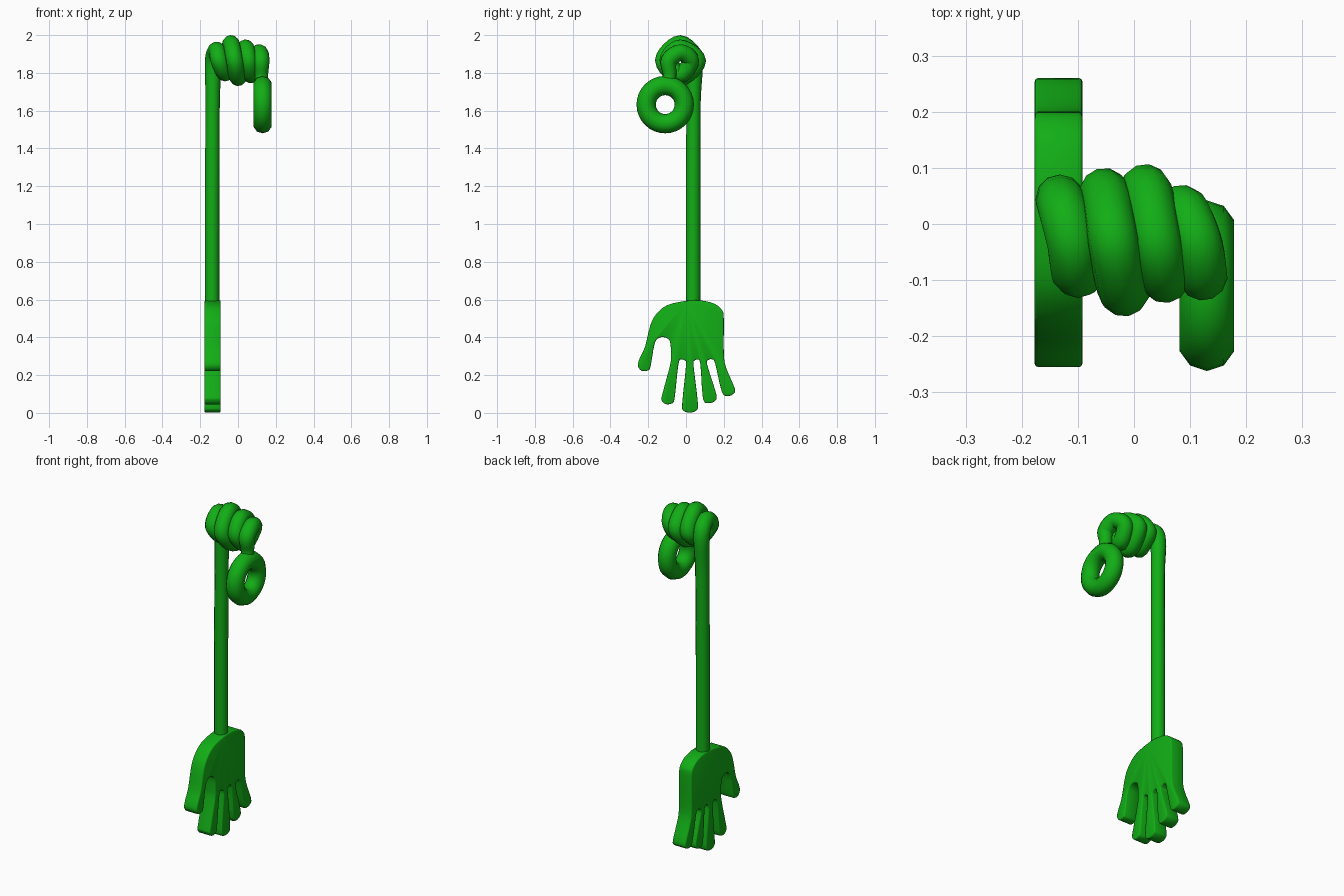
import bpy, bmesh, math
from mathutils import Vector

if "Cube" in bpy.data.objects:
    bpy.data.objects.remove(bpy.data.objects["Cube"])

green = bpy.data.materials.new("bright green")
green.diffuse_color = (0.006, 0.42, 0.008, 1)
green.use_nodes = True
green.node_tree.nodes["Principled BSDF"].inputs["Base Color"].default_value = green.diffuse_color


def smooth_points(pts, steps, closed):
    """Catmull-Rom interpolation through the given points."""
    n = len(pts)
    pts = [Vector(p) for p in pts]
    get = (lambda i: pts[i % n]) if closed else (lambda i: pts[max(0, min(n - 1, i))])
    out = []
    for i in range(n if closed else n - 1):
        a, b, c, d = (get(i + k) for k in (-1, 0, 1, 2))
        for s in range(steps):
            t = s / steps
            out.append(0.5 * (2 * b + (c - a) * t + (2 * a - 5 * b + 4 * c - d) * t * t
                              + (3 * b - a - 3 * c + d) * t ** 3))
    if not closed:
        out.append(pts[-1])
    return out


def finish(obj, angle):
    obj.data.materials.append(green)
    bpy.ops.object.select_all(action='DESELECT')
    obj.select_set(True)
    bpy.context.view_layer.objects.active = obj
    bpy.ops.object.shade_smooth_by_angle(angle=math.radians(angle))


def add(name, mesh):
    obj = bpy.data.objects.new(name, mesh)
    bpy.context.collection.objects.link(obj)
    return obj


# Hand: outline in (y, z), extruded along x with softened rims
outline = [
    (0.08, 0.595), (0.15, 0.578), (0.19, 0.545), (0.2, 0.5), (0.2, 0.32), (0.212, 0.24),
    # little finger
    (0.258, 0.13), (0.25, 0.1), (0.22, 0.09), (0.19, 0.11), (0.155, 0.26),
    (0.14, 0.283), (0.12, 0.28), (0.112, 0.255),
    # ring finger
    (0.16, 0.10), (0.153, 0.063), (0.12, 0.052), (0.09, 0.075), (0.076, 0.26),
    (0.06, 0.282), (0.045, 0.275), (0.04, 0.25),
    # middle finger
    (0.063, 0.05), (0.053, 0.012), (0.02, 0.002), (-0.013, 0.012), (-0.02, 0.05),
    (0.0, 0.25), (-0.005, 0.275), (-0.022, 0.283), (-0.04, 0.26),
    # index finger
    (-0.06, 0.08), (-0.075, 0.05), (-0.11, 0.047), (-0.13, 0.07), (-0.125, 0.1),
    (-0.085, 0.25), (-0.08, 0.3), (-0.083, 0.37), (-0.1, 0.395), (-0.135, 0.4), (-0.165, 0.37),
    # thumb
    (-0.187, 0.25), (-0.2, 0.225), (-0.235, 0.223), (-0.255, 0.25), (-0.245, 0.29),
    (-0.217, 0.35), (-0.19, 0.46), (-0.16, 0.52), (-0.1, 0.57), (0.0, 0.593),
]
X0, X1 = -0.177, -0.092
bm = bmesh.new()
face = bm.faces.new([bm.verts.new((X0, p.x, p.y)) for p in smooth_points(outline, 3, True)])
ext = bmesh.ops.extrude_face_region(bm, geom=[face])
bmesh.ops.translate(bm, vec=(X1 - X0, 0, 0),
                    verts=[g for g in ext["geom"] if isinstance(g, bmesh.types.BMVert)])
bmesh.ops.recalc_face_normals(bm, faces=bm.faces)
rims = [e for e in bm.edges if abs(e.verts[0].co.x - e.verts[1].co.x) < 1e-5]
bmesh.ops.bevel(bm, geom=rims, offset=0.006, segments=2, profile=0.5, affect='EDGES')
mesh = bpy.data.meshes.new("hand")
bm.to_mesh(mesh)
bm.free()
finish(add("hand", mesh), 50)

# Cord: straight rise, coil around the x axis, then a drop to the ring
CY, CZ = -0.03, 1.865
path = [(-0.137, 0.038, 0.55, 0.038), (-0.137, 0.038, 0.9, 0.038),
        (-0.136, 0.038, 1.3, 0.038), (-0.134, 0.04, 1.65, 0.038)]
coil_x = [-0.13, -0.112, -0.1, -0.068, -0.053, -0.037, -0.018, 0.0,
          0.02, 0.04, 0.055, 0.068, 0.085, 0.112, 0.122]
coil_r = [0.07, 0.055, 0.057, 0.065, 0.085, 0.09, 0.09, 0.09,
          0.092, 0.067, 0.066, 0.075, 0.055, 0.042, 0.06]
for k, (x, r) in enumerate(zip(coil_x, coil_r)):
    a = k * math.pi / 2
    path.append((x, CY + r * math.cos(a), CZ + r * math.sin(a), 0.045))
path += [(0.124, -0.087, 1.79, 0.036), (0.128, -0.095, 1.73, 0.036)]

curve = bpy.data.curves.new("cord_path", 'CURVE')
curve.dimensions = '3D'
curve.bevel_depth = 1.0
curve.bevel_resolution = 4
curve.use_fill_caps = True
pts = smooth_points([Vector(p) for p in path], 6, False)
spline = curve.splines.new('POLY')
spline.points.add(len(pts) - 1)
for sp, p in zip(spline.points, pts):
    sp.co = (p[0], p[1], p[2], 1)
    sp.radius = p[3]
helper = add("cord_path", curve)
bpy.context.view_layer.update()
deps = bpy.context.evaluated_depsgraph_get()
cord_mesh = bpy.data.meshes.new_from_object(helper.evaluated_get(deps))
bpy.data.objects.remove(helper)
cord_mesh.materials.clear()
finish(add("cord", cord_mesh), 60)

# Finger ring hanging from the coil
bpy.ops.mesh.primitive_torus_add(major_radius=0.101, minor_radius=0.051, major_segments=32,
                                 minor_segments=10, location=(0.13, -0.11, 1.632),
                                 rotation=(0, math.pi / 2, 0))
ring = bpy.context.object
ring.name = "finger_ring"
finish(ring, 60)
